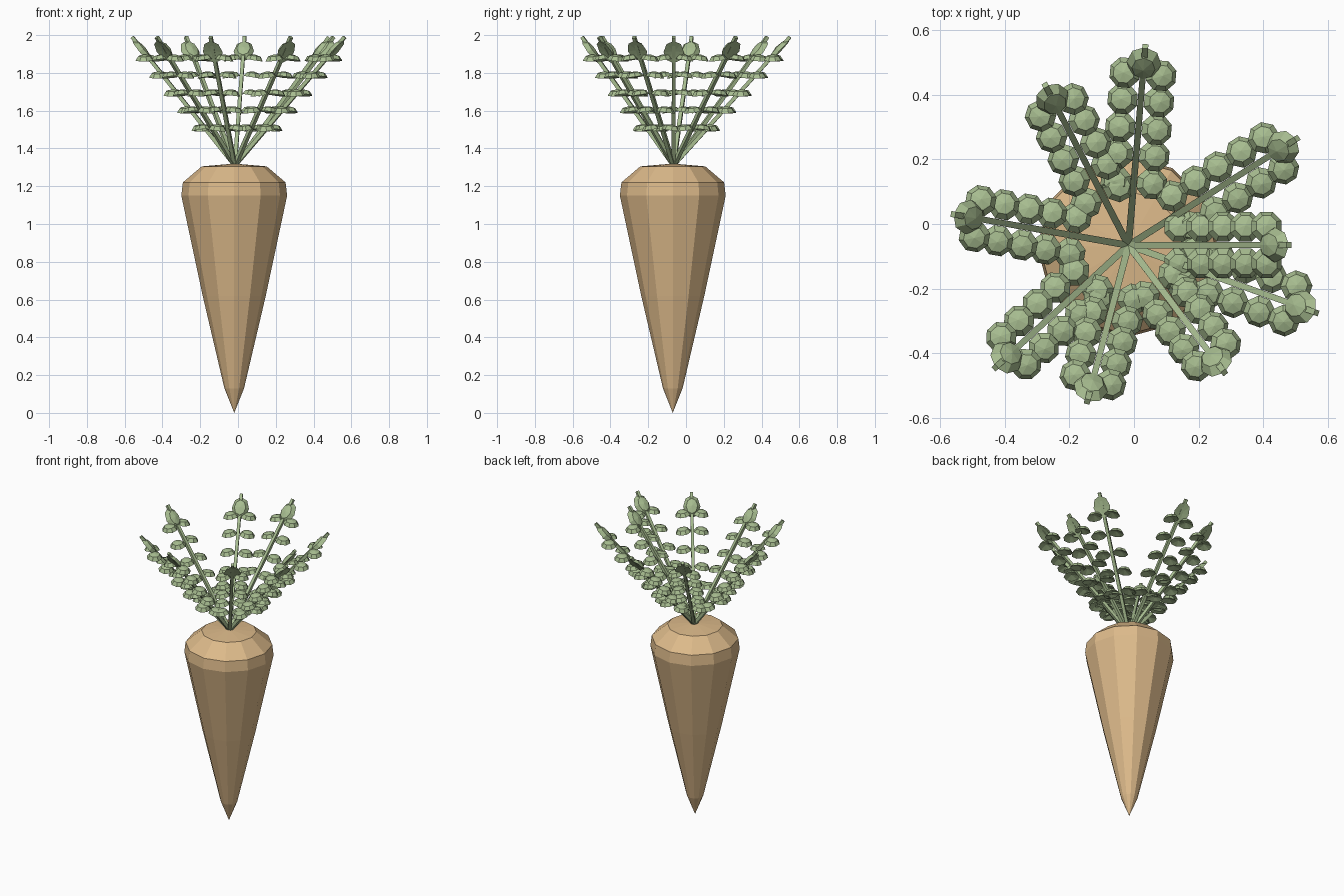
import bpy, bmesh, math
from mathutils import Vector, Matrix

cube = bpy.data.objects.get("Cube")
if cube:
    bpy.data.objects.remove(cube, do_unlink=True)


def material(name, rgb):
    m = bpy.data.materials.new(name)
    m.use_nodes = True
    m.diffuse_color = (*rgb, 1)
    bsdf = next(n for n in m.node_tree.nodes if n.type == "BSDF_PRINCIPLED")
    bsdf.inputs["Base Color"].default_value = (*rgb, 1)
    return m


root_tan = material("root tan", (0.72, 0.49, 0.255))
leaf_green = material("leaf green", (0.39, 0.51, 0.28))


def finish(bm, name, mat):
    bmesh.ops.recalc_face_normals(bm, faces=bm.faces)
    mesh = bpy.data.meshes.new(name)
    bm.to_mesh(mesh)
    bm.free()
    mesh.materials.append(mat)
    obj = bpy.data.objects.new(name, mesh)
    bpy.context.collection.objects.link(obj)


def lathe(bm, profile, sides, matrix):
    """Closed turned shape; the first and last profile points are poles."""
    rings = []
    for r, z in profile[1:-1]:
        rings.append([bm.verts.new(matrix @ Vector((
            r * math.cos(math.tau * i / sides), r * math.sin(math.tau * i / sides), z)))
            for i in range(sides)])
    first = bm.verts.new(matrix @ Vector((0, 0, profile[0][1])))
    last = bm.verts.new(matrix @ Vector((0, 0, profile[-1][1])))
    for i in range(sides):
        j = (i + 1) % sides
        bm.faces.new((first, rings[0][j], rings[0][i]))
        bm.faces.new((last, rings[-1][i], rings[-1][j]))
        for a, b in zip(rings, rings[1:]):
            bm.faces.new((a[i], a[j], b[j], b[i]))


def frame(x, y, z, origin):
    """Matrix with the given axes as columns."""
    m = Matrix((x, y, z)).transposed().to_4x4()
    m.translation = origin
    return m


# Tapered root
CENTRE = Vector((-0.02, -0.07, 0))
bm = bmesh.new()
lathe(bm, [(0, 0), (0.052, 0.13), (0.167, 0.62), (0.28, 1.15), (0.272, 1.22),
           (0.172, 1.305), (0, 1.32)], 12, Matrix.Translation(CENTRE))
finish(bm, "root", root_tan)

# Fronds: stem, five pairs of drooping leaflets and an end leaf
LEAFLET = [(0, -0.004), (0.05, -0.019), (0.034, 0.004), (0, 0.012)]
END_LEAF = [(0, -0.006), (0.054, -0.012), (0.036, 0.012), (0, 0.02)]
TIPS = [(0.035, 0.55), (-0.275, 0.43), (-0.56, 0.03), (-0.43, -0.445), (-0.145, -0.55),
        (0.28, -0.46), (0.565, -0.275), (0.48, -0.065), (0.505, 0.265)]
LEVELS = [1.525, 1.62, 1.71, 1.805, 1.895]
BASE = Vector((-0.017, -0.066, 1.31))

for n, (tx, ty) in enumerate(TIPS):
    tip = Vector((tx, ty, 1.99))
    along = (tip - BASE).normalized()
    out = Vector((along.x, along.y, 0)).normalized()
    side = Vector((0, 0, 1)).cross(out)
    normal = along.cross(side)
    length = (tip - BASE).length
    bm = bmesh.new()

    # Stem
    stem = frame(side, normal, along, BASE) @ Matrix.Rotation(math.pi / 4, 4, "Z")
    lathe(bm, [(0, 0), (0.015, 0), (0.013, length), (0, length)], 4, stem)

    # Leaflets
    for z in LEVELS:
        p = BASE + (tip - BASE) * ((z - BASE.z) / (tip.z - BASE.z))
        for s in (-1, 1):
            across = (side * s - Vector((0, 0, 0.15))).normalized()
            up = out.cross(across) * s
            m = frame(out, across, up, p + across * 0.06)
            lathe(bm, LEAFLET, 8, m @ Matrix.Rotation(math.pi / 8, 4, "Z"))

    # End leaf
    m = frame(along, side, normal, tip - along * 0.09)
    lathe(bm, END_LEAF, 8, m @ Matrix.Diagonal((1.35, 1, 1, 1)))
    finish(bm, f"frond_{n + 1}", leaf_green)
